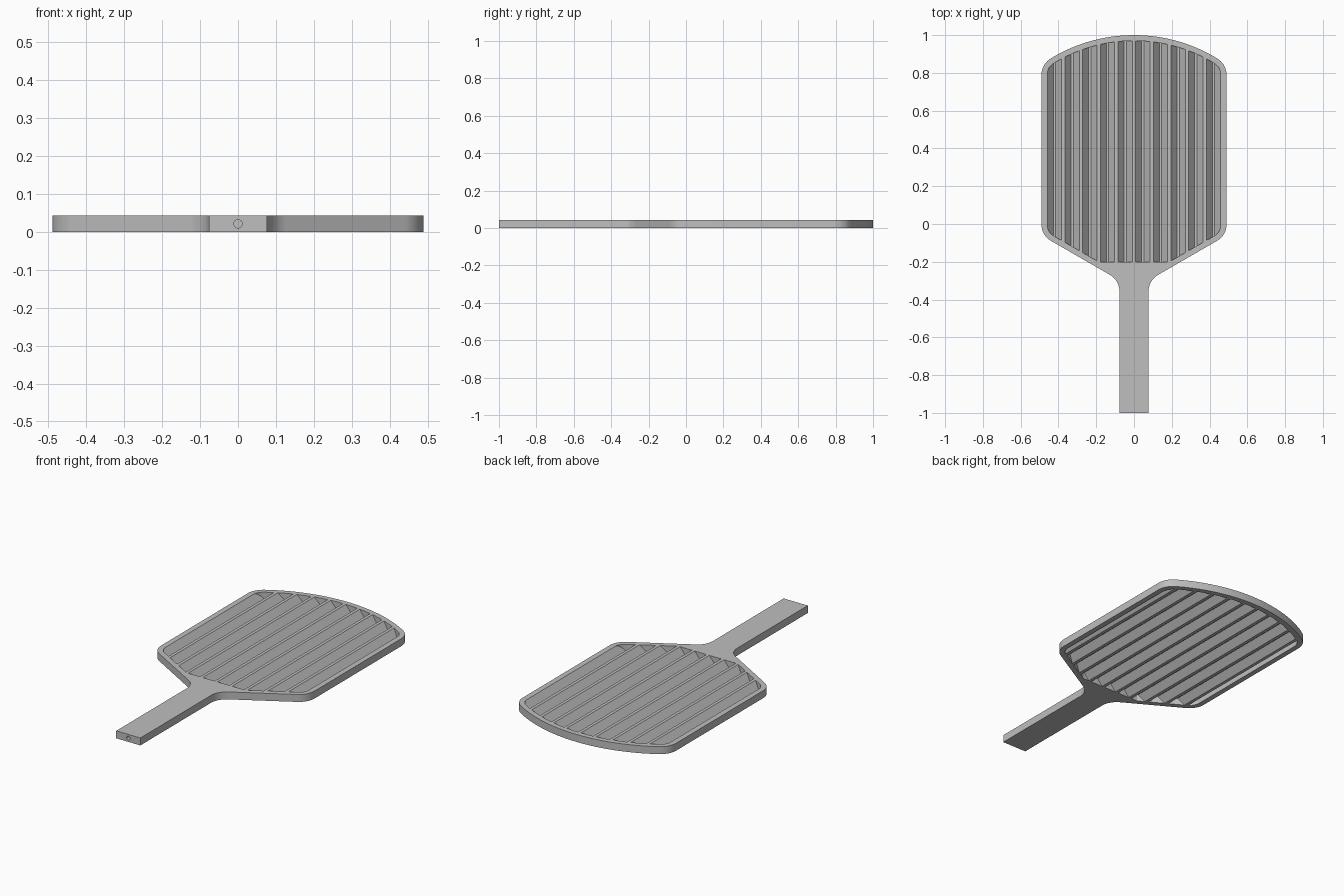
import bpy, bmesh, math
from mathutils import Vector, Matrix

cube = bpy.data.objects.get("Cube")
if cube:
    bpy.data.objects.remove(cube)

H = 0.043          # plate thickness
PITCH = 0.0935     # rib spacing
SLOPE = math.radians(30)   # shoulder angle of the blade
GREY = (0.52, 0.52, 0.52, 1)

mat = bpy.data.materials.new("plain grey")
mat.use_nodes = True
mat.diffuse_color = GREY
mat.node_tree.nodes["Principled BSDF"].inputs["Base Color"].default_value = GREY


def fillet(a, b, c, radius, steps=10):
    """Points of a round corner at b, between neighbours a and c."""
    u, v = (a - b).normalized(), (c - b).normalized()
    half = u.angle(v) / 2
    centre = b + (u + v).normalized() * radius / math.sin(half)
    reach = radius / math.tan(half)
    p = b + u * reach - centre
    q = b + v * reach - centre
    turn = math.pi - 2 * half
    if p.cross(q).z < 0:
        turn = -turn
    return [centre + Matrix.Rotation(turn * i / steps, 3, "Z") @ p for i in range(steps + 1)]


def outline(inset, handle):
    """Blade outline, right half mirrored to the left."""
    side = 0.49 - inset
    radius = 0.85 - inset
    drop = inset / math.cos(SLOPE)

    def arc(x):
        return Vector((x, 0.15 + math.sqrt(radius * radius - x * x), 0))

    def shoulder(x):
        return Vector((x, drop - 0.06 - (0.49 - x) * math.tan(SLOPE), 0))

    low, top, start = shoulder(side), arc(side), side - 0.07
    if handle:
        neck, end = shoulder(0.077), Vector((0.077, -1, 0))
        pts = [end] + fillet(end, neck, low, 0.1)
    else:
        neck = shoulder(0.49 - (0.14 + drop) / math.tan(SLOPE))
        pts = [neck]
    pts += fillet(neck, low, top, 0.1 - inset)
    pts += fillet(low, top, arc(start), 0.1 - inset)
    pts += [arc(start * (1 - i / 14)) for i in range(15)]
    return pts + [Vector((-p.x, p.y, 0)) for p in reversed(pts[:-1])]


def prism(name, loop, offset, depth, axis="Z"):
    """Extrude a closed loop; axis Y turns the profile plane to XZ."""
    bm = bmesh.new()
    face = bm.faces.new([bm.verts.new(p) for p in loop])
    moved = bmesh.ops.extrude_face_region(bm, geom=[face])["geom"]
    bmesh.ops.translate(bm, vec=(0, 0, depth),
                        verts=[g for g in moved if isinstance(g, bmesh.types.BMVert)])
    bmesh.ops.translate(bm, vec=(0, 0, offset), verts=bm.verts)
    if axis == "Y":
        bm.transform(Matrix.Rotation(math.pi / 2, 4, "X"))
    bmesh.ops.recalc_face_normals(bm, faces=bm.faces)
    mesh = bpy.data.meshes.new(name)
    bm.to_mesh(mesh)
    bm.free()
    mesh.materials.append(mat)
    obj = bpy.data.objects.new(name, mesh)
    bpy.context.collection.objects.link(obj)
    return obj


def combine(obj, other, operation):
    """Apply a boolean and drop the second object."""
    mod = obj.modifiers.new("cut", "BOOLEAN")
    mod.operation, mod.object, mod.solver = operation, other, "EXACT"
    bpy.context.view_layer.objects.active = obj
    bpy.ops.object.modifier_apply(modifier=mod.name)
    bpy.data.objects.remove(other)


# Frame and handle with the blade opening
paddle = prism("paddle", outline(0, True), 0, H)
combine(paddle, prism("opening", outline(0.03, False), -0.1, 0.3), "DIFFERENCE")

# Corrugated blade sheet: flat outer ridges, narrow inner folds
FLAT, FOLD, WEB = 0.009, 0.006, 0.005
upper, lower = [], []
for i in range(-10, 11):
    x = i * PITCH / 2
    if i % 2:
        wu, zu, wl, zl = FOLD, WEB, FLAT, 0
    else:
        wu, zu, wl, zl = FLAT, H, FOLD, H - WEB
    upper += [Vector((x - wu, zu, 0)), Vector((x + wu, zu, 0))]
    lower += [Vector((x - wl, zl, 0)), Vector((x + wl, zl, 0))]
sheet = prism("blade_sheet", upper + lower[::-1], -1.1, 1.5, "Y")
combine(sheet, prism("sheet_trim", outline(0.025, False), -0.1, 0.3), "INTERSECT")
combine(paddle, sheet, "UNION")

# Round socket in the handle end
ring = [Vector((0.011 * math.cos(a), H / 2 + 0.011 * math.sin(a), 0))
        for a in (math.tau * i / 24 for i in range(24))]
combine(paddle, prism("socket", ring, 0.8, 0.3, "Y"), "DIFFERENCE")

bpy.ops.object.select_all(action="DESELECT")
paddle.select_set(True)
bpy.context.view_layer.objects.active = paddle
bpy.ops.object.shade_smooth_by_angle(angle=math.radians(25))
